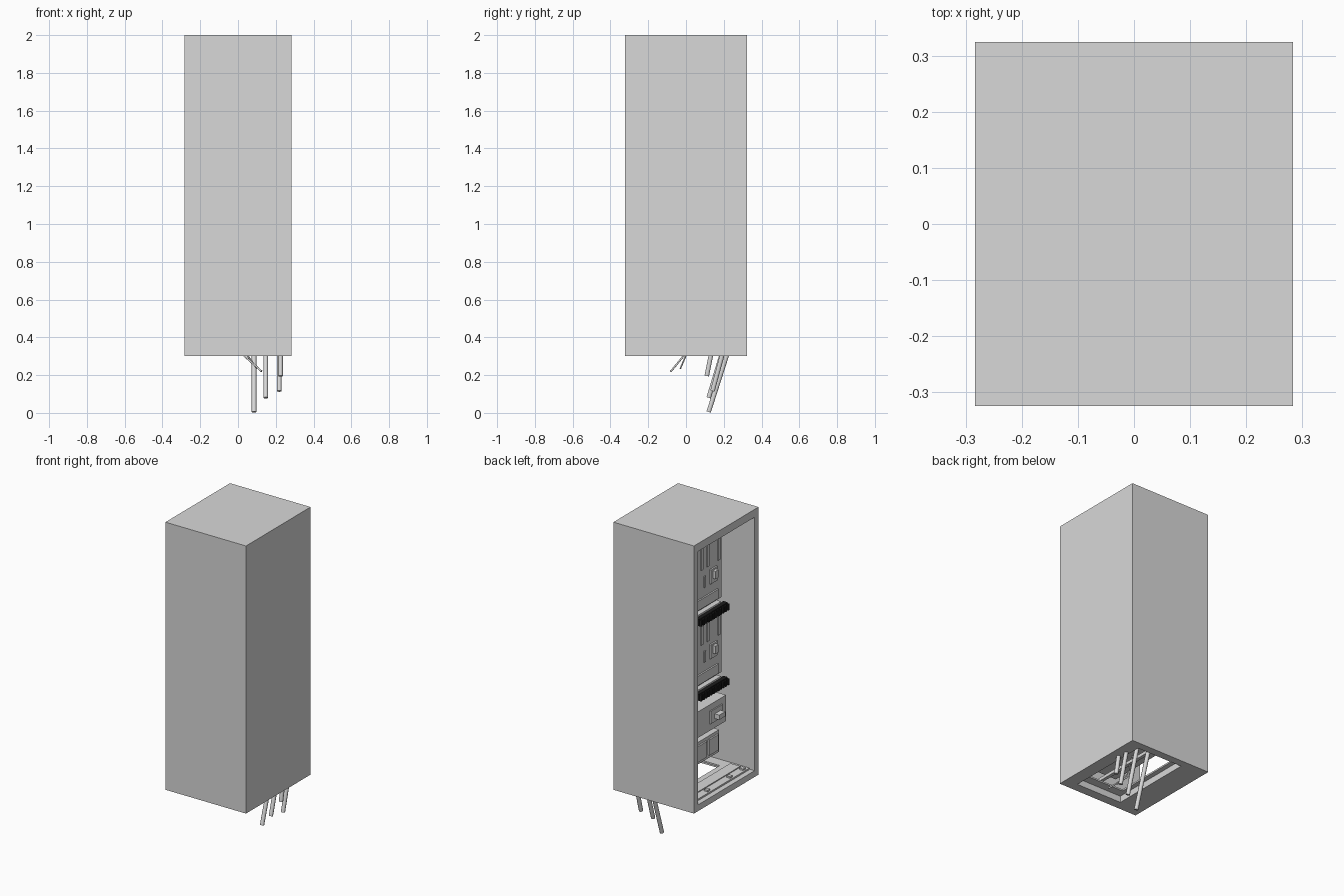
import bpy

cube = bpy.data.objects.get("Cube")
if cube:
    bpy.data.objects.remove(cube, do_unlink=True)


def material(name, value):
    m = bpy.data.materials.new(name)
    m.use_nodes = True
    colour = (value, value, value, 1)
    m.diffuse_color = colour
    m.node_tree.nodes["Principled BSDF"].inputs["Base Color"].default_value = colour
    return m


GREY = material("cabinet grey", 0.69)
BLACK = material("terminal black", 0.012)


def box(name, x, y, z, mat=GREY):
    """Box between the (low, high) limits on each axis."""
    bpy.ops.mesh.primitive_cube_add(size=1)
    ob = bpy.context.object
    ob.name = name
    for v in ob.data.vertices:
        v.co = [r[0] if c < 0 else r[1] for c, r in zip(v.co, (x, y, z))]
    ob.data.materials.append(mat)
    return ob


def cut(target, x, y, z):
    """Subtract a box from the target and discard the cutter."""
    cutter = box("cutter", x, y, z)
    cutter.hide_render = True
    mod = target.modifiers.new("cut", 'BOOLEAN')
    mod.operation = 'DIFFERENCE'
    mod.solver = 'EXACT'
    mod.object = cutter
    bpy.context.view_layer.objects.active = target
    bpy.ops.object.modifier_apply(modifier=mod.name)
    bpy.data.objects.remove(cutter, do_unlink=True)


def cable(name, points, radius):
    """Round cable along a path."""
    cu = bpy.data.curves.new(name, 'CURVE')
    cu.dimensions = '3D'
    cu.bevel_depth = radius
    cu.bevel_resolution = 3
    cu.use_fill_caps = True
    sp = cu.splines.new('POLY')
    sp.points.add(len(points) - 1)
    for p, co in zip(sp.points, points):
        p.co = (*co, 1)
    cu.materials.append(GREY)
    ob = bpy.data.objects.new(name, cu)
    bpy.context.collection.objects.link(ob)


# Cabinet shell: cavity open on one side and an opening in the floor
shell = box("cabinet_shell", (-0.283, 0.283), (-0.324, 0.324), (0.3, 2))
cut(shell, (-0.4, 0.265), (-0.285, 0.285), (0.34, 1.95))
cut(shell, (-0.12, 0.2), (-0.265, 0.275), (0.2, 0.4))

# Floor plate with a smaller opening
floor = box("floor_plate", (-0.25, 0.26), (-0.28, 0.28), (0.34, 0.35))
cut(floor, (-0.09, 0.2), (-0.21, 0.265), (0.3, 0.4))

# Mounting plate behind the equipment
box("mounting_plate", (0.2, 0.22), (-0.25, 0.25), (0.45, 1.9))

# Two identical switch units, each above a terminal strip
FACE = -0.08
for n, z in enumerate((0.89, 1.365)):
    box(f"switch_body_{n}", (FACE, 0.2), (-0.24, 0.24), (z + 0.04, z + 0.455))
    box(f"lower_cover_{n}", (FACE - 0.01, FACE), (-0.2, 0.2), (z + 0.05, z + 0.11))
    for side in (-1, 1):
        def span(a, b):
            return sorted((side * a, side * b))
        # Raised ribs on the upper half
        for k, y in enumerate((0.03, 0.09, 0.2)):
            box(f"rib_{n}_{side}_{k}", (FACE - 0.008, FACE), span(y, y + 0.022),
                (z + 0.29, z + 0.44))
        box(f"side_flange_{n}_{side}", (FACE + 0.01, FACE + 0.02), span(0.24, 0.25),
            (z + 0.06, z + 0.45))
        # Handle housing with a projecting lever
        box(f"handle_housing_{n}_{side}", (FACE - 0.01, FACE), span(0.12, 0.19),
            (z + 0.17, z + 0.26))
        box(f"handle_lever_{n}_{side}", (FACE - 0.03, FACE - 0.01), span(0.14, 0.17),
            (z + 0.2, z + 0.25))
        box(f"latch_{n}_{side}", (FACE - 0.008, FACE), span(0.06, 0.075),
            (z + 0.17, z + 0.24))
    # Terminal strip with ridges
    box(f"terminal_carrier_{n}", (-0.1, 0.2), (-0.21, 0.21), (z - 0.02, z + 0.03))
    box(f"terminal_strip_{n}", (-0.125, -0.095), (-0.24, 0.05), (z - 0.02, z + 0.02), BLACK)
    for k in range(12):
        y = -0.24 + k * 0.0245
        box(f"terminal_{n}_{k}", (-0.138, -0.12), (y, y + 0.014), (z - 0.025, z + 0.014), BLACK)

# Main breaker with toggle
box("breaker_body", (-0.11, 0.2), (-0.245, 0.245), (0.625, 0.79))
box("breaker_recess_plate", (-0.118, -0.11), (-0.2, -0.08), (0.67, 0.75))
box("breaker_toggle", (-0.15, -0.118), (-0.18, -0.12), (0.69, 0.72))

# Lower supply box with raised covers
box("supply_box", (-0.065, 0.2), (-0.24, 0.24), (0.42, 0.56))
for k in range(4):
    y = -0.22 + k * 0.115
    box(f"supply_cover_{k}", (-0.075, -0.065), (y, y + 0.09), (0.44, 0.54))

# Floor rail and fixings beside the floor opening
box("floor_rail", (-0.2, -0.13), (-0.26, 0.26), (0.35, 0.356))
for side in (-1, 1):
    for y in (0.1, 0.23):
        box("floor_fixing", (-0.24, -0.215), sorted((side * y, side * (y + 0.025))),
            (0.35, 0.36))
# Cable support bars over the opening
for x in (0.03, 0.16):
    box("cable_support", (x, x + 0.02), (-0.265, 0.275), (0.37, 0.39))

# Thick cables leaving through the floor
for k, (x, y, z, slope) in enumerate(((0.085, 0.12, 0.005, 0.32), (0.147, 0.12, 0.08, 0.3),
                                      (0.218, 0.14, 0.115, 0.27), (0.225, 0.11, 0.195, 0.2))):
    top = 0.45
    cable(f"thick_cable_{k}", [(x, y, z), (x, y + slope * (top - z), top)], 0.0125)

# Thin wires
cable("thin_wire_a", [(0.125, -0.08, 0.22), (0.03, -0.01, 0.305), (0.0, 0.04, 0.44)], 0.005)
cable("thin_wire_b", [(0.1, -0.03, 0.235), (0.05, 0, 0.305), (0.03, 0.03, 0.44)], 0.004)
